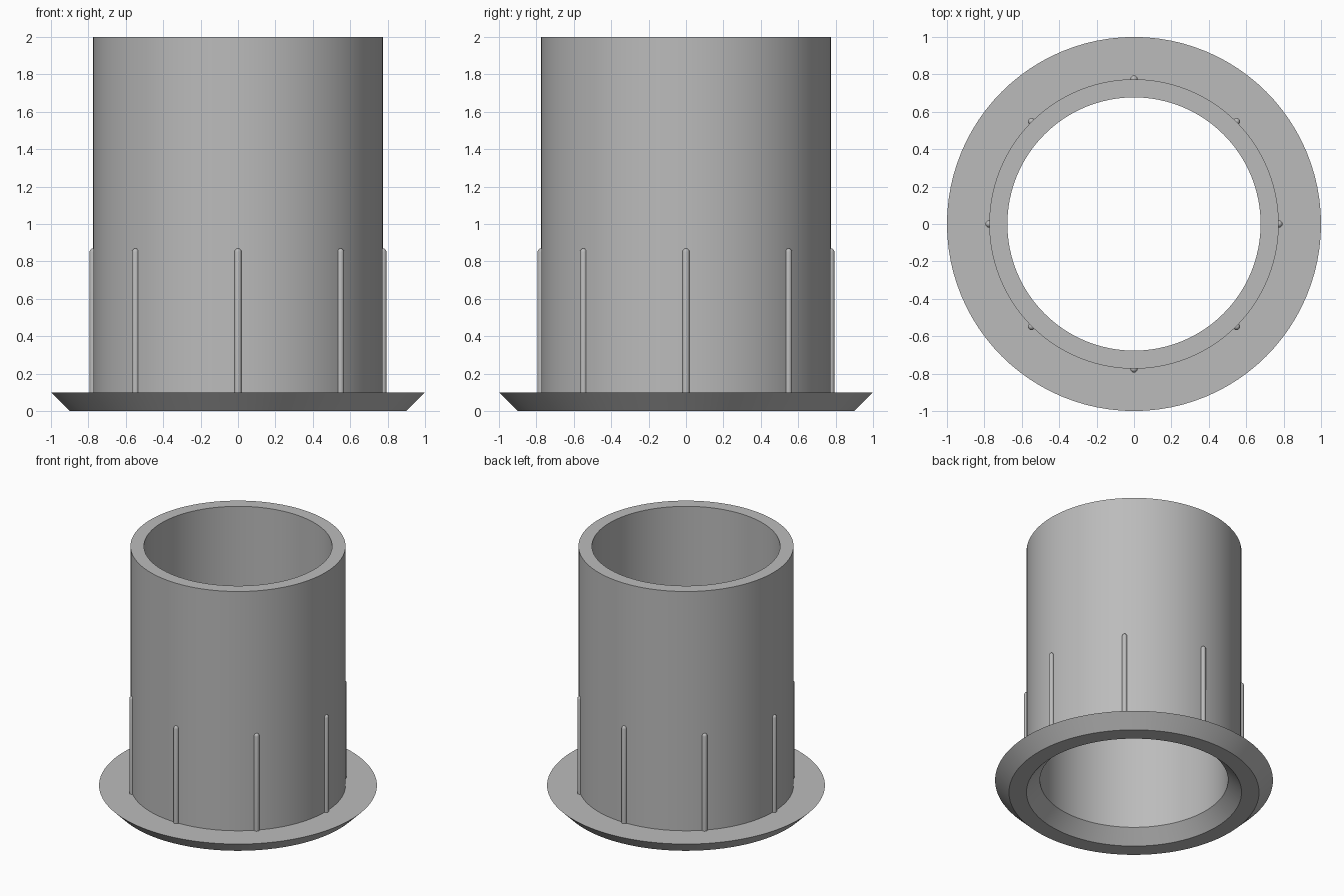
import bpy, bmesh, math
from mathutils import Matrix

if "Cube" in bpy.data.objects:
    bpy.data.objects.remove(bpy.data.objects["Cube"])

grey = bpy.data.materials.new("plain grey")
grey.diffuse_color = (0.5, 0.5, 0.5, 1)
grey.use_nodes = True
grey.node_tree.nodes["Principled BSDF"].inputs["Base Color"].default_value = grey.diffuse_color


def revolve(bm, profile, sides, closed, matrix=Matrix()):
    """Spin an (r, z) profile around the z axis."""
    verts = [bm.verts.new((r, 0, z)) for r, z in profile]
    pairs = list(zip(verts, verts[1:] + verts[:1])) if closed else list(zip(verts, verts[1:]))
    edges = [bm.edges.new(p) for p in pairs]
    bmesh.ops.spin(bm, geom=verts + edges, cent=(0, 0, 0), axis=(0, 0, 1),
                   angle=math.tau, steps=sides, use_merge=False)
    bmesh.ops.remove_doubles(bm, verts=bm.verts[:], dist=1e-4)
    bmesh.ops.transform(bm, matrix=matrix, verts=bm.verts[:])
    bmesh.ops.recalc_face_normals(bm, faces=bm.faces[:])


def finish(bm, name):
    mesh = bpy.data.meshes.new(name)
    bm.to_mesh(mesh)
    bm.free()
    mesh.materials.append(grey)
    obj = bpy.data.objects.new(name, mesh)
    bpy.context.collection.objects.link(obj)
    bpy.ops.object.select_all(action='DESELECT')
    obj.select_set(True)
    bpy.context.view_layer.objects.active = obj
    bpy.ops.object.shade_smooth_by_angle(angle=math.radians(35))
    return obj


# Tube with a bevelled flange and a chamfered bore at the bottom
bm = bmesh.new()
revolve(bm, [(0.774, 0), (0.9, 0), (1.0, 0.1), (0.774, 0.1),
             (0.774, 2), (0.677, 2), (0.677, 0.1)], 96, True)
finish(bm, "flanged_tube")

# Eight round-topped grip ribs, half sunk into the tube wall
rad, top = 0.019, 0.87
dome = [(rad * math.cos(a), top - rad + rad * math.sin(a))
        for a in (math.radians(d) for d in (0, 30, 60))]
for i in range(8):
    a = i * math.tau / 8
    bm = bmesh.new()
    revolve(bm, [(0, 0.09), (rad, 0.09)] + dome + [(0, top)], 16, False,
            Matrix.Translation((0.775 * math.cos(a), 0.775 * math.sin(a), 0)))
    finish(bm, f"grip_rib_{i + 1}")
